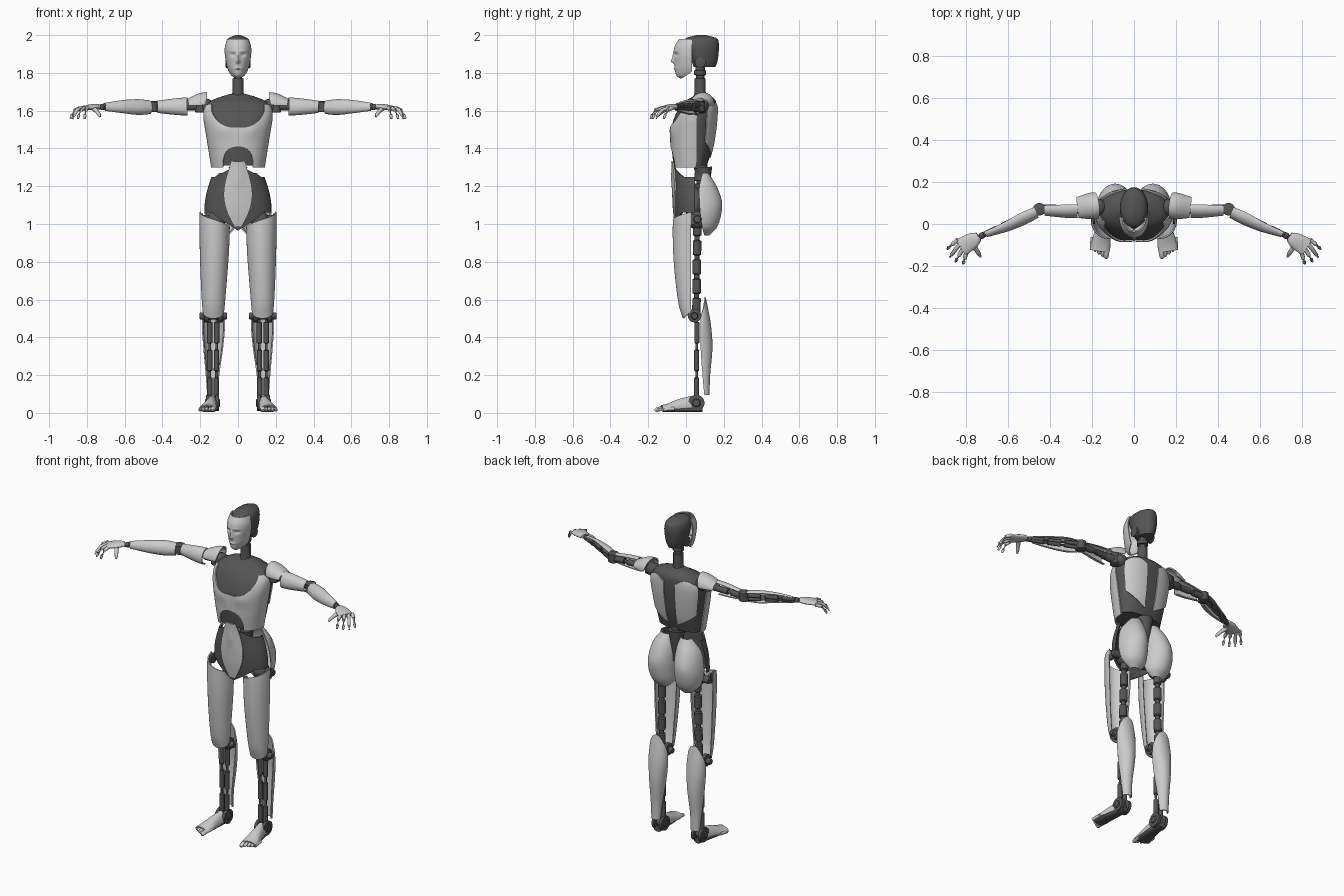
import bpy, bmesh, math
from mathutils import Vector as V

if "Cube" in bpy.data.objects:
    bpy.data.objects.remove(bpy.data.objects["Cube"])

dark_mat = bpy.data.materials.new("dark_grey")
dark_mat.diffuse_color = (0.09, 0.09, 0.09, 1)
dark_mat.use_nodes = True
dark_mat.node_tree.nodes["Principled BSDF"].inputs["Base Color"].default_value = dark_mat.diffuse_color


def build(name, parts, dark=False, mirror=False, thick=0):
    """Join (verts, faces) parts into one object, optionally shelled and mirrored."""
    vs, fs = [], []
    for v, f in parts:
        fs += [[i + len(vs) for i in q] for q in f]
        vs += v
    me = bpy.data.meshes.new(name)
    me.from_pydata(vs, [], fs)
    bm = bmesh.new()
    bm.from_mesh(me)
    if not thick:
        bmesh.ops.recalc_face_normals(bm, faces=bm.faces)
    bm.to_mesh(me)
    bm.free()
    ob = bpy.data.objects.new(name, me)
    bpy.context.collection.objects.link(ob)
    bpy.context.view_layer.objects.active = ob
    if thick:
        m = ob.modifiers.new("shell", 'SOLIDIFY')
        m.thickness, m.offset = thick, -1
        bpy.ops.object.modifier_apply(modifier=m.name)
    if mirror:
        m = ob.modifiers.new("mirror", 'MIRROR')
        m.use_mirror_merge = False
        bpy.ops.object.modifier_apply(modifier=m.name)
    ob.data.polygons.foreach_set("use_smooth", [True] * len(ob.data.polygons))
    ob.data.set_sharp_from_angle(angle=math.radians(42))
    if dark:
        ob.data.materials.append(dark_mat)
    return ob


def interp(rows, t):
    """Smooth interpolation of section rows (t, cx, cy, side, front, back)."""
    t = min(max(t, rows[0][0]), rows[-1][0])
    i = max(k for k in range(len(rows) - 1) if rows[k][0] <= t)
    def slope(k, c):
        a, b = rows[max(k - 1, 0)], rows[min(k + 1, len(rows) - 1)]
        return (b[c] - a[c]) / (b[0] - a[0])
    h = rows[i + 1][0] - rows[i][0]
    f = (t - rows[i][0]) / h
    return [(2*f**3 - 3*f*f + 1) * rows[i][c] + (3*f*f - 2*f**3) * rows[i + 1][c]
            + h * ((f**3 - 2*f*f + f) * slope(i, c) + (f**3 - f*f) * slope(i + 1, c)) for c in range(1, 6)]


def surface(rows, A=(0, 0, 0), B=(0, 0, 1), front=(0, -1, 0), p=1.0, bumps=(), grow=0):
    """Surface function of angle (0 = front) and position t along A-B."""
    A, T, d = V(A), V(B) - V(A), V(front)
    n = T.normalized()
    d = (d - n * d.dot(n)).normalized()
    e = n.cross(d)
    def point(a, t):
        cx, cy, rs, rf, rb = interp(rows, t)
        s, c = math.sin(a), math.cos(a)
        x = cx + (rs + grow) * math.copysign(abs(s) ** p, s)
        y = -cy + ((rf if c > 0 else rb) + grow) * math.copysign(abs(c) ** p, c)
        if c > 0:
            y += sum(k * math.exp(-((abs(x) - bx) / sx) ** 2 - ((t - bz) / sz) ** 2) for bx, bz, k, sx, sz in bumps)
        return A + T * t + e * x + d * y
    return point


def patch(surf, a0, a1, lo, hi, na=32, nt=24, width=None):
    """Panel of a surface; lo/hi may depend on s in -1..1, width on t in 0..1."""
    full = a1 - a0 >= 360
    cols = na if full else na + 1
    vs = []
    for i in range(cols):
        s = 2 * i / na - 1
        l, h = (g(s) if callable(g) else g for g in (lo, hi))
        for j in range(nt + 1):
            f = j / nt
            w = width(f) if width else 1
            a = math.radians((a0 + a1) / 2 + (a1 - a0) / 2 * s * w)
            vs.append(surf(a, l + (h - l) * f))
    R = nt + 1
    fs = [[i*R + j, (i + 1) % cols*R + j, (i + 1) % cols*R + j + 1, i*R + j + 1] for i in range(na) for j in range(nt)]
    if full:
        fs += [[i * R for i in range(cols)][::-1], [i * R + nt for i in range(cols)]]
    return vs, fs


def tube(pts, radii, n=14):
    """Closed tube through points with one radius per point."""
    pts, vs = [V(q) for q in pts], []
    for i, q in enumerate(pts):
        d = (pts[min(i + 1, len(pts) - 1)] - pts[max(i - 1, 0)]).normalized()
        u = d.cross(V((0, 0, 1)) if abs(d.z) < .8 else V((0, 1, 0))).normalized()
        w = d.cross(u)
        vs += [q + (u * math.cos(k * math.tau / n) + w * math.sin(k * math.tau / n)) * radii[i] for k in range(n)]
    m = len(pts)
    fs = [[i*n + k, i*n + (k + 1) % n, i*n + n + (k + 1) % n, i*n + n + k] for i in range(m - 1) for k in range(n)]
    return vs, fs + [list(range(n))[::-1], list(range(m*n - n, m*n))]


def rod(A, B, prof, n=14):
    """Turned rod from A to B with profile (t, radius)."""
    return tube([V(A).lerp(V(B), t) for t, _ in prof], [r for _, r in prof], n)


def ball(c, rx, ry=None, rz=None):
    rows = [(-math.cos(k * math.pi / 12), 0, 0, *[max(math.sin(k * math.pi / 12), .01)] * 3) for k in range(13)]
    v, f = patch(surface(rows), 0, 360, -1, 1, 20, 12)
    return [V(c) + V((q.x * rx, q.y * (ry or rx), q.z * (rz or rx))) for q in v], f


def sleeves(r, R, k):
    """Profile of a thin rod with k thicker sleeves."""
    out = [(0, r)]
    for i in range(k):
        a, b = (i + .12) / k, (i + .88) / k
        out += [(a, r), (a + .01, R), (b, R), (b + .01, r)]
    return out + [(1, r)]


BAR = [(0, .8), (.06, 1), (.94, 1), (1, .8)]
def disc(A, B, r):
    return rod(A, B, [(t, k * r) for t, k in BAR], 24)


# Head: face mask, skull cap, ear discs, neck
face = surface([(1.77, 0, .03, .018, .06, .03), (1.785, 0, .03, .036, .08, .03), (1.82, 0, .03, .054, .089, .03),
                (1.86, 0, .03, .064, .092, .03), (1.90, 0, .03, .07, .094, .03), (1.94, 0, .03, .069, .09, .03),
                (1.982, 0, .03, .056, .066, .03)],
               bumps=[(0, 1.862, .016, .010, .012), (0, 1.885, .008, .008, .022), (.027, 1.896, -.009, .014, .010),
                      (.027, 1.915, .003, .02, .007), (0, 1.822, .006, .02, .006), (0, 1.815, -.002, .02, .003)])
build("face_mask", [patch(face, -94, 94, lambda s: 1.77 + .04 * abs(s) ** 3, 1.98, 64, 56)], thick=.006)
cap = surface([(1.83, 0, .075, .045, .035, .08), (1.86, 0, .075, .058, .045, .091), (1.92, 0, .075, .067, .075, .099),
               (1.96, 0, .075, .064, .092, .098), (1.985, 0, .075, .048, .073, .085), (2.0, 0, .075, .012, .02, .03)])
build("skull_cap", [patch(cap, 0, 360, 1.83, 2.0, 40, 24)], dark=True)
build("ear_disc", [disc((.035, .075, 1.855), (.066, .075, 1.855), .028)], dark=True, mirror=True)
build("neck", [rod((0, .075, 1.64), (0, .075, 1.85), [(0, .045), (.2, .032), (.3, .029), (.62, .029), (.63, .022),
      (.7, .022), (.71, .032), (.82, .032), (.83, .025), (1, .025)], 24)], dark=True)

# Torso: dark core with chest plate and back plates over it
torso_rows = [(1.3, 0, .05, .142, .122, .065), (1.4, 0, .05, .158, .132, .095), (1.5, 0, .05, .174, .132, .112),
              (1.56, 0, .05, .183, .12, .118), (1.61, 0, .055, .18, .10, .115), (1.65, 0, .065, .152, .078, .1),
              (1.672, 0, .075, .105, .05, .07), (1.69, 0, .075, .04, .03, .03)]
PECS = [(.075, 1.5, .009, .05, .045)]
build("torso_core", [patch(surface(torso_rows, p=.85, bumps=PECS, grow=-.007), 0, 360, 1.31, 1.69, 56, 32)], dark=True)
torso = surface(torso_rows, p=.85, bumps=PECS)
build("chest_plate", [patch(torso, -92, 92, lambda s: 1.30 + .11 * math.sqrt(max(0, 1 - (s / .33) ** 2)),
      lambda s: 1.51 + .125 * min(1, abs(s) / .58) ** 2.6 - .04 * max(0, abs(s) - .75), 96, 28)], thick=.008)
build("back_plate", [patch(torso, 118, 171, lambda s: 1.39 - .04 * s, lambda s: 1.645 - .03 * s * s)],
      mirror=True, thick=.008)
build("spine", [rod((0, .08, 1.1), (0, .08, 1.34), sleeves(.026, .036, 4)),
                rod((0, .105, 1.12), (0, .09, 1.3), [(0, .008), (.5, .03), (1, .05)])], dark=True)

# Pelvis: dark girdle, light belly plate, seat shells, hidden hip core
pelvis_rows = [(.95, 0, .04, .17, .085, .04), (1.06, 0, .04, .178, .10, .04), (1.15, 0, .04, .17, .105, .04),
               (1.25, 0, .04, .14, .105, .04), (1.33, 0, .04, .11, .11, .04)]
build("pelvis_girdle", [patch(surface(pelvis_rows), -100, 100, lambda s: .965 + .095 * min(1, abs(s) / .5),
      lambda s: 1.31 - .06 * min(1, abs(s) / .6), 60, 24)], dark=True, thick=.01)
build("belly_plate", [patch(surface(pelvis_rows, grow=.008, bumps=[(0, 1.24, .006, .03, .05)]), -26, 26, .985, 1.33,
      24, 28, lambda t: 1 - ((t - .6) / .68) ** 2)], thick=.008)
seat = surface([(.94, .08, .1, .03, .02, .025), (.98, .085, .09, .07, .03, .072), (1.05, .09, .08, .086, .03, .106),
                (1.12, .088, .075, .086, .03, .115), (1.2, .08, .075, .073, .03, .087), (1.27, .066, .09, .035, .02, .03)])
build("seat_shell", [patch(seat, 82, 278, .94, 1.27, 36, 28)], mirror=True, thick=.008)
build("hip_core", [ball((0, .05, 1.1), .12, .055, .1)], dark=True)

# Legs: thigh shells in front, calf shells behind, rods inside
thigh = surface([(.5, .13, .02, .053, .036, .03), (.57, .13, .02, .06, .058, .03), (.7, .128, .02, .069, .076, .03),
                 (.85, .125, .02, .077, .088, .03), (1.0, .124, .02, .081, .09, .03), (1.08, .122, .02, .08, .085, .03)])
build("thigh_shell", [patch(thigh, -100, 100, lambda s: .5 + .04 * s * s, lambda s: 1.022 + .045 * s, 40, 36)],
      mirror=True, thick=.007)
calf = surface([(.09, .135, .1, .028, .02, .024), (.2, .135, .09, .036, .02, .038), (.35, .131, .08, .053, .02, .06),
                (.48, .13, .08, .061, .02, .05), (.62, .13, .085, .045, .02, .018)])
build("calf_shell", [patch(calf, 82, 278, .095, lambda s: .615 - .11 * s * s, 36, 32)], mirror=True, thick=.007)
build("thigh_rod", [rod((.12, .06, 1.03), (.13, .055, .52), sleeves(.014, .023, 5))], dark=True, mirror=True)
build("hip_joint", [ball((.115, .06, 1.02), .05), disc((.07, .06, 1.025), (.205, .06, 1.025), .022),
                    disc((.185, .03, 1.025), (.2, .03, 1.025), .03)], dark=True, mirror=True)
build("knee_joint", [disc((.057, .045, .513), (.205, .045, .513), .019), disc((.08, .045, .515), (.105, .045, .515), .036),
                     disc((.155, .045, .515), (.18, .045, .515), .036)], dark=True, mirror=True)
build("shin_rods", [rod((x, .058, .5), (x + dx, .055, .06), sleeves(.007, .014, 3), 10)
                    for x, dx in ((.112, .004), (.15, 0))], dark=True, mirror=True)

# Feet: light upper, toes, dark sole and ankle
foot = surface([(0, 0, 0, .03, .058, .02), (.35, 0, 0, .037, .046, .02), (.65, 0, 0, .046, .027, .02),
                (.9, 0, 0, .046, .018, .014)], (.138, .035, .032), (.168, -.165, .018), (0, 0, 1))
build("foot_shell", [patch(foot, -105, 105, 0, .82, 28, 20)], mirror=True, thick=.006)
toes = []
for i in range(5):
    x, y, r = .129 + .017 * i, -.166 + .011 * i, (.013 if i == 0 else .0095)
    toes.append(tube([(x, y + .06, .022), (x + .002, y + .03, .022), (x + .004, y + .008, .016), (x + .004, y, .014)],
                     [r, r, r * .9, r * .4], 10))
build("toes", toes, mirror=True)
sole = surface([(0, 0, 0, .024, .02, .014), (.5, 0, 0, .033, .016, .012), (.9, 0, 0, .038, .01, .01)],
               (.136, .085, .018), (.165, -.15, .013), (0, 0, 1))
build("sole", [patch(sole, 0, 360, 0, .88, 24, 12)], dark=True, mirror=True)
build("ankle_joint", [disc((.1, .055, .053), (.12, .055, .053), .043), disc((.15, .055, .053), (.17, .055, .053), .043),
                      disc((.095, .055, .053), (.175, .055, .053), .022)], dark=True, mirror=True)

# Arms: shoulder caps and open shells over dark rods
shoulder = surface([(0, 0, 0, .062, .062, .03), (.4, 0, 0, .063, .058, .03), (1, 0, 0, .05, .032, .02)],
                   (.16, .09, 1.636), (.268, .078, 1.63), (0, 0, 1))
build("shoulder_cap", [patch(shoulder, -100, 100, lambda s: .02 + .2 * s * s, 1)], mirror=True, thick=.007)
build("shoulder_joint", [ball((.17, .08, 1.625), .04), disc((.13, .075, 1.625), (.275, .07, 1.622), .022),
                         disc((.2, .07, 1.59), (.2, .07, 1.66), .028)], dark=True, mirror=True)
upper = surface([(0, 0, 0, .049, .036, .03), (.35, 0, 0, .046, .037, .03), (1, 0, 0, .033, .03, .025)],
                (.268, .066, 1.622), (.425, .07, 1.62), (0, -1, .35))
build("upper_arm_shell", [patch(upper, -112, 112, 0, 1)], mirror=True, thick=.006)
fore = surface([(0, 0, 0, .037, .032, .025), (.25, 0, 0, .043, .036, .025), (.6, 0, -.004, .036, .028, .02),
                (1, 0, 0, .022, .016, .012)], (.467, .06, 1.618), (.705, -.047, 1.62), (0, -1, .35))
build("forearm_shell", [patch(fore, -112, 112, 0, 1)], mirror=True, thick=.006)
build("arm_rods", [rod((.26, .075, 1.62), (.45, .075, 1.62), sleeves(.01, .018, 2)),
                   rod((.46, .075, 1.63), (.725, -.055, 1.625), sleeves(.006, .012, 3)),
                   rod((.46, .072, 1.606), (.725, -.057, 1.615), sleeves(.006, .011, 3))], dark=True, mirror=True)
build("elbow_joint", [disc((.45, .07, 1.592), (.45, .07, 1.65), .03), disc((.425, .07, 1.62), (.475, .064, 1.62), .02)],
      dark=True, mirror=True)
build("wrist_joint", [ball((.722, -.055, 1.62), .016), rod((.7, -.045, 1.62), (.75, -.07, 1.618), [(0, .012), (1, .012)])],
      dark=True, mirror=True)

# Hands: palm, four curled fingers and thumb
palm = surface([(0, 0, 0, .022, .013, .012), (.3, 0, 0, .036, .017, .014), (1, 0, 0, .044, .012, .011)],
               (.738, -.06, 1.622), (.822, -.112, 1.612), (0, 0, 1))
build("palm", [patch(palm, 0, 360, 0, 1, 28, 12)], mirror=True)
digits = []
for kx, ky, tx, ty in ((.838, -.074, .887, -.118), (.83, -.097, .875, -.157), (.815, -.12, .848, -.178), (.797, -.138, .812, -.188)):
    k, t = V((kx, ky, 1.613)), V((tx, ty, 1.557))
    m, m2 = k.lerp(t, .5) + V((0, 0, .018)), k.lerp(t, .85) + V((0, 0, .01))
    digits.append(tube([k, m, m2, t], [.0105, .0095, .0085, .005], 10))
digits.append(tube([(.765, -.1, 1.612), (.748, -.125, 1.597), (.735, -.145, 1.58), (.73, -.155, 1.568)],
                   [.014, .011, .0095, .005], 10))
build("fingers", digits, mirror=True)
